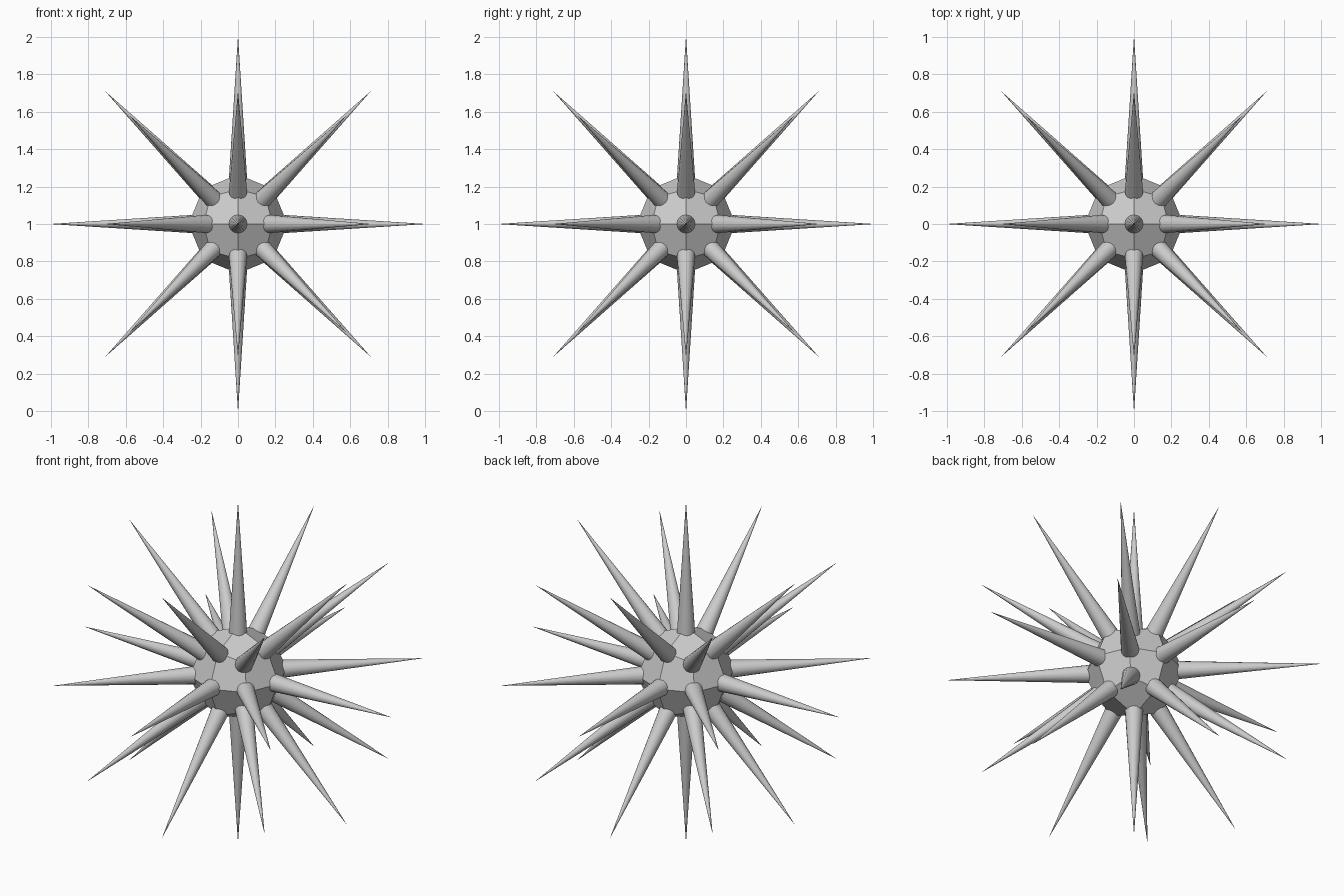
import bpy, bmesh
from mathutils import Vector, Matrix
from itertools import product

if "Cube" in bpy.data.objects:
    bpy.data.objects.remove(bpy.data.objects["Cube"])

CENTRE = Vector((0, 0, 1))
CORE_R = 0.265
BASE_D, BASE_R = 0.19, 0.052   # spike base distance from centre and radius
SIDES = 16

# 26 directions: cube faces, edges and corners
dirs = [Vector(d) for d in product((-1, 0, 1), repeat=3) if any(d)]


def finish(bm, name):
    bmesh.ops.recalc_face_normals(bm, faces=bm.faces[:])
    mesh = bpy.data.meshes.new(name)
    bm.to_mesh(mesh)
    bm.free()
    obj = bpy.data.objects.new(name, mesh)
    obj.location = CENTRE
    bpy.context.collection.objects.link(obj)
    return obj


# Core: faceted ball with 24 flat kite faces
bm = bmesh.new()
for d in dirs:
    r = CORE_R * (0.947 if d.length_squared > 2.5 else 1)
    bm.verts.new(d.normalized() * r)
bmesh.ops.convex_hull(bm, input=bm.verts[:])
bmesh.ops.dissolve_limit(bm, angle_limit=0.06, verts=bm.verts[:], edges=bm.edges[:])
finish(bm, "core")

# Spikes: one long cone on every corner of the core
bm = bmesh.new()
for d in dirs:
    n = d.normalized()
    length = 1 - BASE_D
    turn = n.to_track_quat('Z', 'Y').to_matrix().to_4x4()
    place = Matrix.Translation(n * (BASE_D + length / 2)) @ turn
    bmesh.ops.create_cone(bm, cap_ends=False, segments=SIDES, radius1=BASE_R,
                          radius2=0.0005, depth=length, matrix=place)
spikes = finish(bm, "spikes")
bpy.context.view_layer.objects.active = spikes
spikes.select_set(True)
bpy.ops.object.shade_smooth_by_angle()
